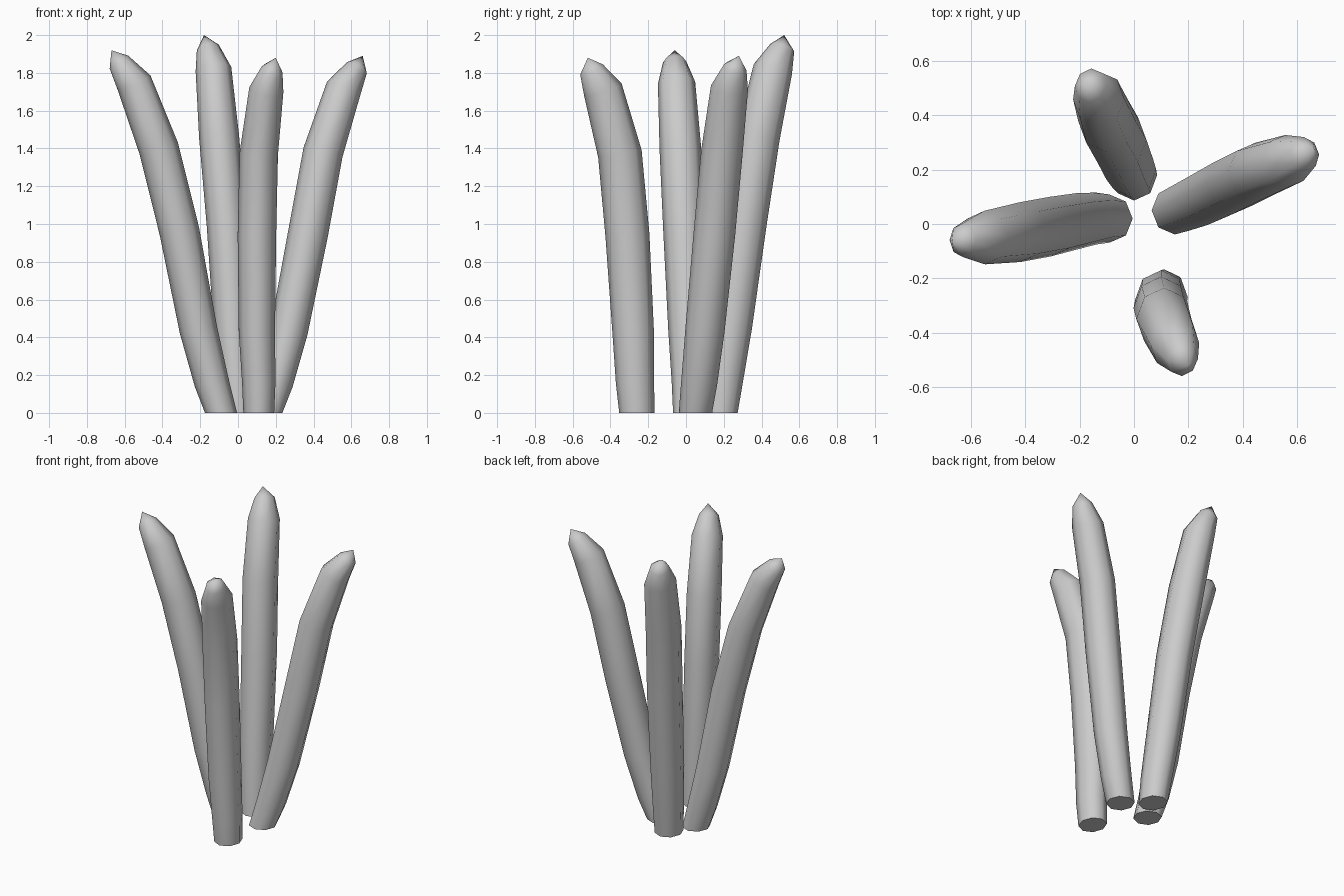
import bpy
import bmesh
from math import cos, sin, pi
from mathutils import Vector

default_cube = bpy.data.objects.get("Cube")
if default_cube:
    bpy.data.objects.remove(default_cube, do_unlink=True)

# One plain grey for every stalk
stalk_grey = bpy.data.materials.new("stalk_grey")
grey = (0.6, 0.6, 0.6, 1)
stalk_grey.diffuse_color = grey
stalk_grey.use_nodes = True
for node in stalk_grey.node_tree.nodes:
    if node.type == "BSDF_PRINCIPLED":
        node.inputs["Base Color"].default_value = grey

SIDES = 8
# Shared profile: level as a share of the stalk height, and ring radius
LEVELS = (0, 0.085, 0.23, 0.5, 0.73, 0.91, 0.967, 1)
RADII = (0.085, 0.092, 0.1, 0.106, 0.106, 0.095, 0.06)


def build_stalk(name, height, stretch, xs, ys):
    """Loft rings along a bent centre line and close the end in a soft point."""
    mesh_builder = bmesh.new()
    path = [Vector((x, y, level * height)) for x, y, level in zip(xs, ys, LEVELS)]
    up = Vector((0, 0, 1))
    rings = []
    for index, radius in enumerate(RADII):
        # The lowest ring lies flat on the ground, the others follow the bend
        tangent = up if index == 0 else path[index + 1] - path[index - 1]
        tilt = up.rotation_difference(tangent.normalized())
        ring = []
        for side in range(SIDES):
            angle = 2 * pi * side / SIDES
            offset = Vector((cos(angle) * stretch[0], sin(angle) * stretch[1], 0))
            ring.append(mesh_builder.verts.new(path[index] + tilt @ (offset * radius)))
        rings.append(ring)

    # Walls between neighbouring rings
    for lower, upper in zip(rings, rings[1:]):
        for side in range(SIDES):
            following = (side + 1) % SIDES
            mesh_builder.faces.new((lower[side], lower[following], upper[following], upper[side]))

    # Pointed end and flat foot
    tip = mesh_builder.verts.new(path[-1])
    last_ring = rings[-1]
    for side in range(SIDES):
        mesh_builder.faces.new((last_ring[side], last_ring[(side + 1) % SIDES], tip))
    mesh_builder.faces.new(list(reversed(rings[0])))
    bmesh.ops.recalc_face_normals(mesh_builder, faces=mesh_builder.faces)

    mesh = bpy.data.meshes.new(name)
    mesh_builder.to_mesh(mesh)
    mesh_builder.free()
    mesh.materials.append(stalk_grey)
    stalk = bpy.data.objects.new(name, mesh)
    bpy.context.collection.objects.link(stalk)

    # Smooth walls, sharp rim around the foot
    bpy.ops.object.select_all(action="DESELECT")
    stalk.select_set(True)
    bpy.context.view_layer.objects.active = stalk
    bpy.ops.object.shade_smooth_by_angle(angle=pi / 3)
    return stalk


# Four stalks fanning outwards
build_stalk("right_stalk", 1.92, (1, 1.04),
            xs=(-0.09, -0.14, -0.21, -0.31, -0.42, -0.55, -0.63, -0.67),
            ys=(0.02, 0.02, 0.01, -0.01, -0.03, -0.05, -0.06, -0.06))
build_stalk("back_stalk", 2, (1, 1.1),
            xs=(0, -0.01, -0.03, -0.06, -0.1, -0.13, -0.16, -0.18),
            ys=(0.18, 0.2, 0.24, 0.31, 0.38, 0.46, 0.51, 0.52))
build_stalk("front_stalk", 1.88, (0.96, 1.1),
            xs=(0.11, 0.11, 0.1, 0.1, 0.11, 0.15, 0.18, 0.2),
            ys=(-0.26, -0.27, -0.28, -0.31, -0.35, -0.44, -0.5, -0.52))
build_stalk("left_stalk", 1.89, (1, 1.04),
            xs=(0.15, 0.2, 0.27, 0.37, 0.45, 0.56, 0.63, 0.66),
            ys=(0.05, 0.07, 0.1, 0.15, 0.19, 0.23, 0.26, 0.28))
